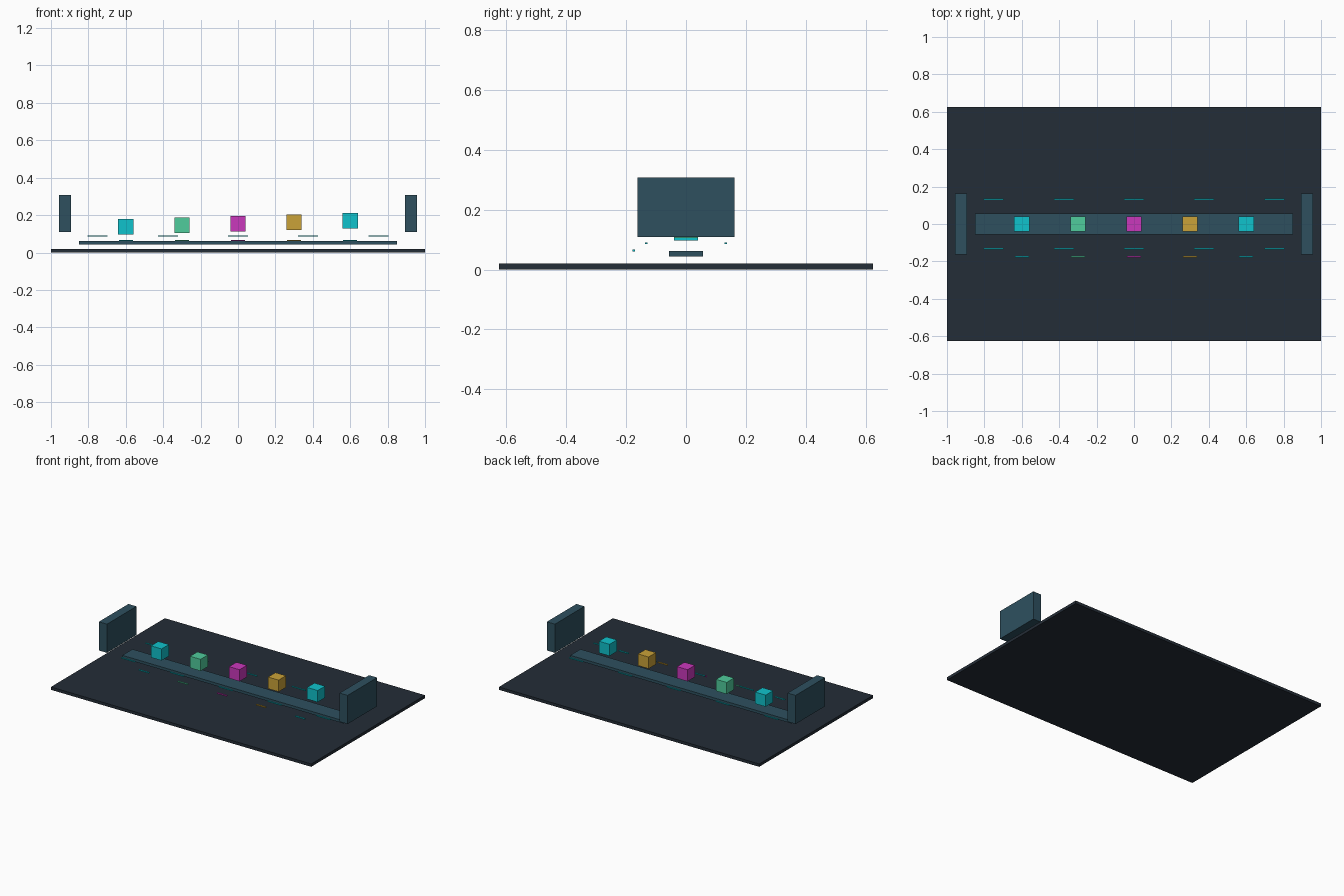
import bpy

if "Cube" in bpy.data.objects:
    bpy.data.objects.remove(bpy.data.objects["Cube"])


def srgb(r, g, b):
    def lin(c):
        c /= 255
        return c / 12.92 if c <= 0.04045 else ((c + 0.055) / 1.055) ** 2.4
    return (lin(r), lin(g), lin(b), 1)


def material(name, rgb):
    m = bpy.data.materials.new(name)
    m.diffuse_color = srgb(*rgb)
    m.use_nodes = True
    m.node_tree.nodes["Principled BSDF"].inputs["Base Color"].default_value = m.diffuse_color
    return m


charcoal = material("charcoal", (36, 45, 55))
slate = material("slate blue", (46, 80, 95))
cyan = material("cyan", (16, 194, 204))
green = material("mint green", (80, 204, 156))
magenta = material("magenta", (202, 56, 188))
gold = material("gold", (202, 162, 56))


def box(name, center, size, mat):
    bpy.ops.mesh.primitive_cube_add(size=1, location=center)
    ob = bpy.context.object
    ob.name = name
    ob.scale = size
    bpy.ops.object.transform_apply(location=False, rotation=False, scale=True)
    ob.data.materials.append(mat)
    return ob


# Floor slab and central walkway
box("floor_slab", (0, 0, 0.01), (2, 1.25, 0.02), charcoal)
box("walkway", (0, 0, 0.053), (1.7, 0.112, 0.019), slate)

# End panels
for side, x in (("left", -0.925), ("right", 0.925)):
    box(side + "_end_panel", (x, 0, 0.208), (0.062, 0.324, 0.199), slate)

# Rising row of floating cubes, each with a marker strip in front
for i, mat in enumerate((cyan, green, magenta, gold, cyan)):
    x = -0.6 + 0.3 * i
    box(f"cube_{i + 1}", (x, 0, 0.138 + 0.008 * i), (0.081, 0.081, 0.081), mat)
    box(f"marker_strip_{i + 1}", (x, -0.175, 0.064), (0.075, 0.009, 0.007), mat)

# Guide dashes along both sides of the walkway
for i in range(5):
    for side, y in (("front", -0.133), ("back", 0.133)):
        box(f"{side}_dash_{i + 1}", (-0.75 + 0.375 * i, y, 0.088),
            (0.107, 0.008, 0.006), cyan)
